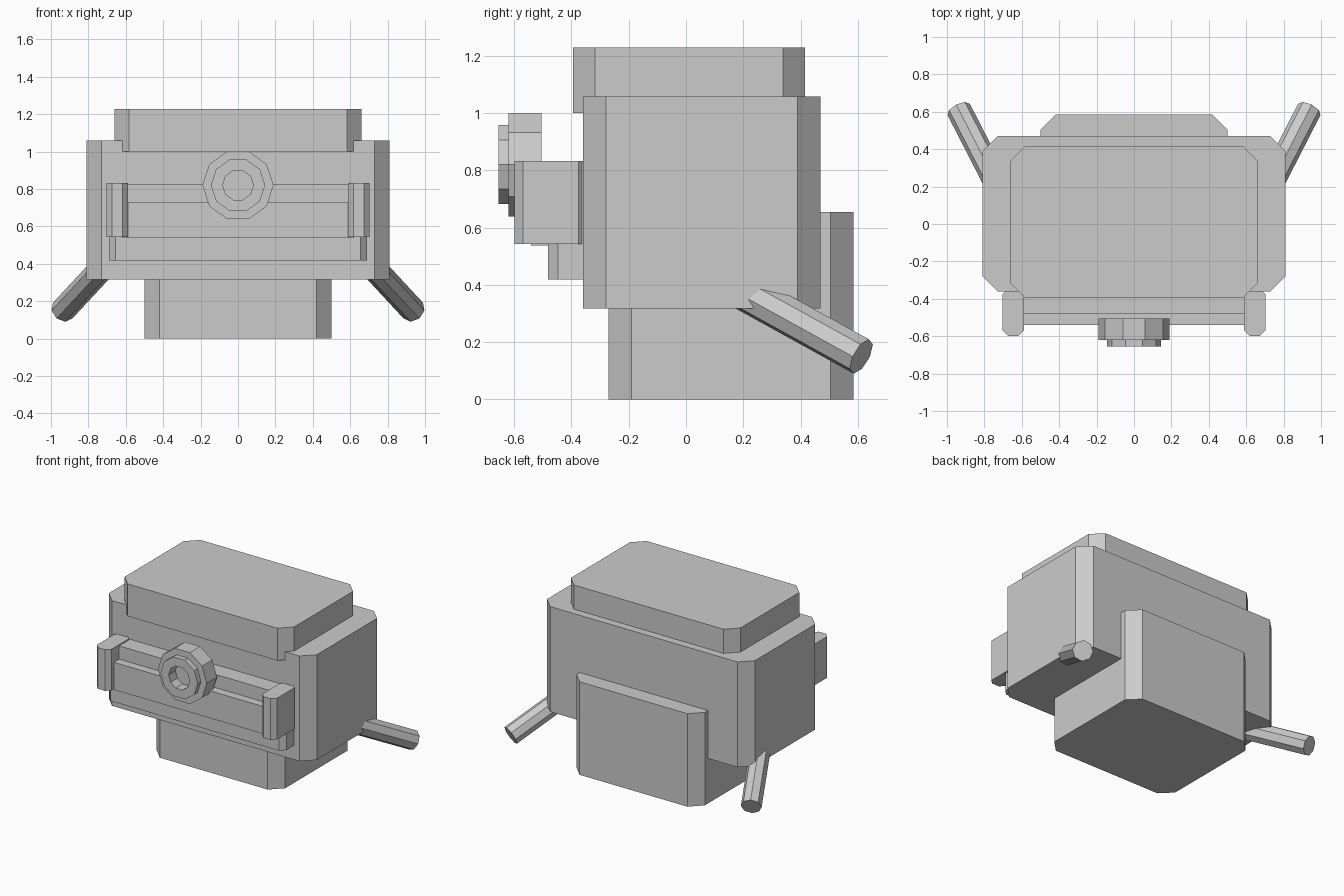
import bpy, bmesh, math
from mathutils import Vector

if "Cube" in bpy.data.objects:
    bpy.data.objects.remove(bpy.data.objects["Cube"])

grey = bpy.data.materials.new("plain_grey")
grey.diffuse_color = (0.6, 0.6, 0.6, 1)
grey.use_nodes = True
grey.node_tree.nodes["Principled BSDF"].inputs["Base Color"].default_value = grey.diffuse_color


def add_object(name, bm):
    bmesh.ops.recalc_face_normals(bm, faces=bm.faces)
    mesh = bpy.data.meshes.new(name)
    bm.to_mesh(mesh)
    bm.free()
    mesh.materials.append(grey)
    obj = bpy.data.objects.new(name, mesh)
    bpy.context.collection.objects.link(obj)
    return obj


def block(name, x, y, z, cut=0.0):
    """Box from ranges, with its upright corners cut off at 45 degrees."""
    (x0, x1), (y0, y1), (z0, z1) = x, y, z
    c = cut
    if c:
        outline = [(x0 + c, y0), (x1 - c, y0), (x1, y0 + c), (x1, y1 - c),
                   (x1 - c, y1), (x0 + c, y1), (x0, y1 - c), (x0, y0 + c)]
    else:
        outline = [(x0, y0), (x1, y0), (x1, y1), (x0, y1)]
    bm = bmesh.new()
    base = bm.faces.new([bm.verts.new((px, py, z0)) for px, py in outline])
    top = bmesh.ops.extrude_face_region(bm, geom=[base])["geom"]
    bmesh.ops.translate(bm, vec=(0, 0, z1 - z0),
                        verts=[v for v in top if isinstance(v, bmesh.types.BMVert)])
    return add_object(name, bm)


def turned(name, profile, sides, centre):
    """Faceted turned part along y, from (radius, y) rings, closed at both ends."""
    bm = bmesh.new()
    rings = []
    for r, y in profile:
        rings.append([bm.verts.new((centre[0] + r * math.cos(2 * math.pi * i / sides), y,
                                    centre[1] + r * math.sin(2 * math.pi * i / sides)))
                      for i in range(sides)])
    for a, b in zip(rings, rings[1:]):
        for i in range(sides):
            j = (i + 1) % sides
            bm.faces.new((a[i], a[j], b[j], b[i]))
    bm.faces.new(rings[0])
    bm.faces.new(rings[-1])
    return add_object(name, bm)


def rod(name, start, end, radius, sides):
    start, end = Vector(start), Vector(end)
    axis = end - start
    bm = bmesh.new()
    bmesh.ops.create_cone(bm, cap_ends=True, segments=sides, radius1=radius,
                          radius2=radius, depth=axis.length)
    bm.transform(axis.to_track_quat("Z", "Y").to_matrix().to_4x4())
    bmesh.ops.translate(bm, vec=(start + end) / 2, verts=bm.verts)
    return add_object(name, bm)


# Stacked main blocks
block("base", (-0.5, 0.5), (-0.27, 0.585), (0, 0.655), 0.08)
block("body", (-0.81, 0.81), (-0.36, 0.47), (0.317, 1.058), 0.08)
block("lid", (-0.66, 0.66), (-0.395, 0.415), (1.0, 1.228), 0.077)

# Front panel with its raised bar
block("front_panel", (-0.69, 0.69), (-0.482, -0.3), (0.418, 0.823), 0.035)
block("front_bar", (-0.62, 0.62), (-0.541, -0.45), (0.537, 0.73))

# Mirrored end brackets and angled rear legs
for side, label in ((-1, "left"), (1, "right")):
    block(label + "_bracket", tuple(sorted((side * 0.588, side * 0.702))),
          (-0.598, -0.346), (0.543, 0.833), 0.029)
    rod(label + "_leg", (side * 0.7, 0.15, 0.405), (side * 0.937, 0.612, 0.15), 0.067, 8)

# Ten-sided stepped knob with a sunken centre
turned("knob", [(0.19, -0.505), (0.19, -0.619), (0.145, -0.619), (0.145, -0.655),
                (0.082, -0.655), (0.082, -0.58)], 10, (0, 0.82))
